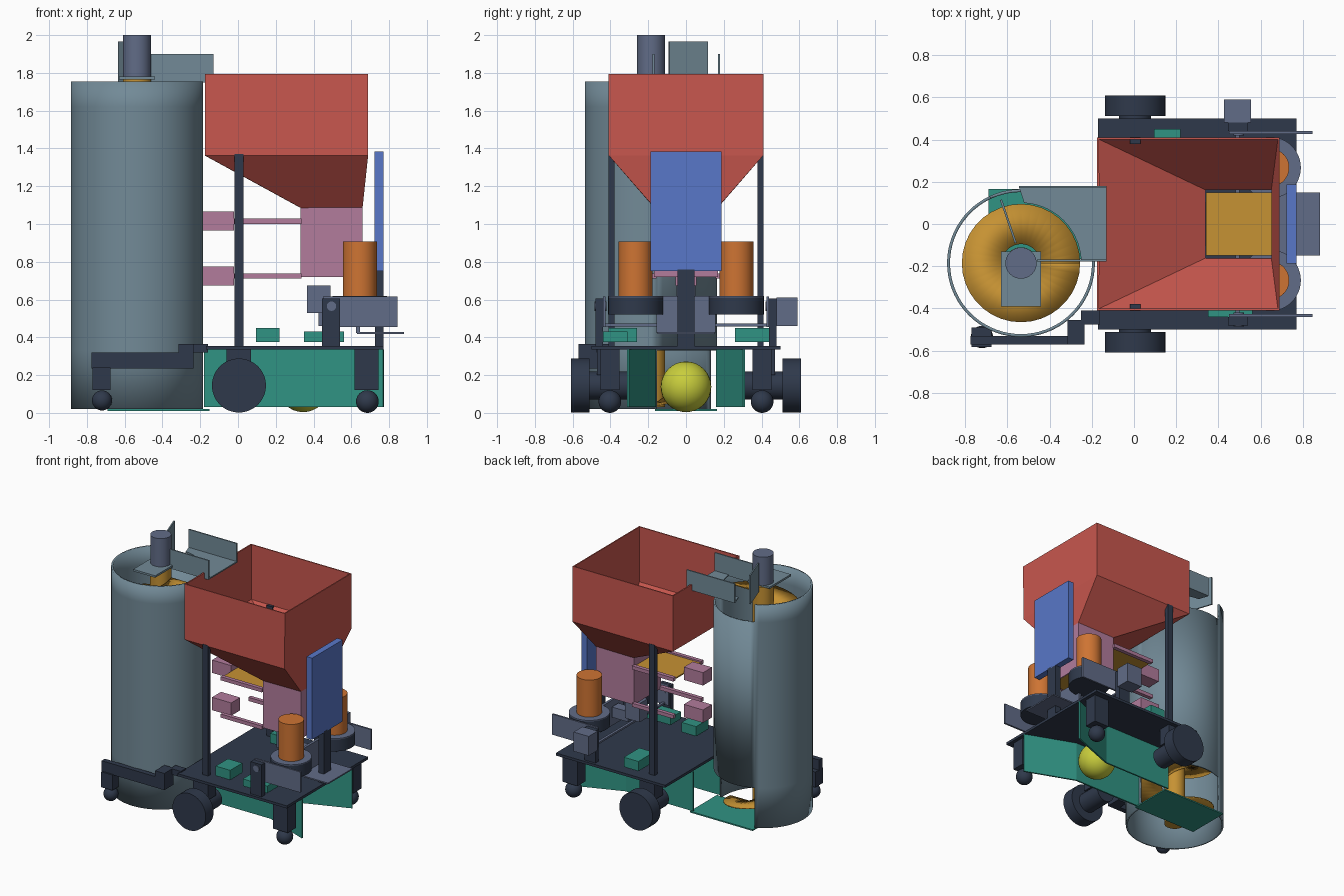
import bpy, bmesh, math
from mathutils import Vector

if "Cube" in bpy.data.objects:
    bpy.data.objects.remove(bpy.data.objects["Cube"])

# ---------- colours ----------
def mat(name, hexcode):
    m = bpy.data.materials.new(name)
    rgb = [int(hexcode[i:i + 2], 16) / 255 for i in (0, 2, 4)]
    m.diffuse_color = [c / 12.92 if c < .04 else ((c + .055) / 1.055) ** 2.4 for c in rgb] + [1]
    m.use_nodes = True
    m.node_tree.nodes["Principled BSDF"].inputs["Base Color"].default_value = m.diffuse_color
    return m

GREY, NAVY = mat("tube_grey", "728a97"), mat("dark_navy", "2f394b")
SLATE, RED = mat("slate", "616c87"), mat("hopper_red", "c8574e")
GREEN, BLUE = mat("teal_green", "309383"), mat("panel_blue", "5877c8")
ORANGE, GOLD = mat("motor_orange", "ce7433"), mat("auger_gold", "c69233")
PINK, YELLOW = mat("gate_pink", "b27c9c"), mat("ball_yellow", "c8cd3c")

# ---------- helpers ----------
def finish(name, bm, m, smooth=False, thick=0):
    bmesh.ops.recalc_face_normals(bm, faces=bm.faces)
    me = bpy.data.meshes.new(name)
    bm.to_mesh(me)
    bm.free()
    me.materials.append(m)
    ob = bpy.data.objects.new(name, me)
    bpy.context.collection.objects.link(ob)
    if thick:
        s = ob.modifiers.new("thickness", 'SOLIDIFY')
        s.thickness, s.offset = thick, 0
    if smooth:
        bpy.ops.object.select_all(action='DESELECT')
        bpy.context.view_layer.objects.active = ob
        ob.select_set(True)
        bpy.ops.object.shade_smooth_by_angle(angle=math.radians(35))
    return ob

def box(name, m, x0, x1, y0, y1, z0, z1):
    bm = bmesh.new()
    bmesh.ops.create_cube(bm, size=1)
    for v in bm.verts:
        v.co = ((x0 + x1) / 2 + v.co.x * (x1 - x0), (y0 + y1) / 2 + v.co.y * (y1 - y0),
                (z0 + z1) / 2 + v.co.z * (z1 - z0))
    return finish(name, bm, m)

def cyl(name, m, a, b, r, seg=40):
    a, b = Vector(a), Vector(b)
    bm = bmesh.new()
    bmesh.ops.create_cone(bm, cap_ends=True, segments=seg, radius1=r, radius2=r, depth=(b - a).length)
    rot = (b - a).to_track_quat('Z', 'Y')
    for v in bm.verts:
        v.co = rot @ v.co + (a + b) / 2
    return finish(name, bm, m, True)

def ball(name, m, c, r):
    bm = bmesh.new()
    bmesh.ops.create_uvsphere(bm, u_segments=28, v_segments=16, radius=r)
    bmesh.ops.translate(bm, vec=c, verts=bm.verts)
    return finish(name, bm, m, True)

def loft(name, m, rings, thick, closed=True, skip=lambda i, j: False, smooth=False):
    bm = bmesh.new()
    vs = [[bm.verts.new(p) for p in ring] for ring in rings]
    n = len(rings[0])
    for i in range(len(vs) - 1):
        for j in range(n if closed else n - 1):
            if not skip(i, j):
                k = (j + 1) % n
                bm.faces.new((vs[i][j], vs[i][k], vs[i + 1][k], vs[i + 1][j]))
    loose = [v for v in bm.verts if not v.link_faces]
    bmesh.ops.delete(bm, geom=loose, context='VERTS')
    return finish(name, bm, m, smooth, thick)

def wall(name, m, path, z0, z1, thick=.01):
    return loft(name, m, [[(x, y, z) for x, y in path] for z in (z0, z1)], thick, closed=False)

# ---------- lift tube, with an inlet at the bottom and an outlet at the top ----------
CX, CY = -.535, -.185
def on_circle(r, deg, z):
    t = math.radians(deg)
    return (CX + r * math.cos(t), CY + r * math.sin(t), z)

loft("lift_tube", GREY, [[on_circle(.343, a, z) for a in range(0, 360, 5)] for z in (.02, .33, 1.62, 1.755)],
     .014, skip=lambda i, j: i in (0, 2) and 1 <= j < 23, smooth=True)

# auger flight and shaft
turns, steps = 5, 36
bm = bmesh.new()
prev = None
for i in range(turns * steps + 1):
    a, z = i * 360 / steps, .035 + i * .33 / steps
    cur = [bm.verts.new(on_circle(r, a, z)) for r in (.09, .28)]
    if prev:
        bm.faces.new((prev[0], prev[1], cur[1], cur[0]))
    prev = cur
finish("auger_flight", bm, GOLD, True, .008)
cyl("auger_shaft", GOLD, (CX, CY, .03), (CX, CY, 1.765), .075)
box("auger_motor_plate", GREY, -.63, -.44, -.39, -.13, 1.765, 1.78)
cyl("auger_motor", SLATE, (CX, CY, 1.78), (CX, CY, 2.0), .074)

# outlet tray, its side walls and deflector
bm = bmesh.new()
pts = [on_circle(.285, a, 1.755) for a in range(3, 93, 6)]
pts += [(-.545, .175, 1.755), (-.13, .175, 1.755), (-.13, -.17, 1.755)]
bm.faces.new([bm.verts.new(p) for p in pts])
finish("outlet_tray", bm, GREY, False, .01)
wall("outlet_back_wall", GREY, [(-.545, .175), (-.13, .175)], 1.75, 1.9)
wall("outlet_front_wall", GREY, [(-.46, -.172), (-.13, -.172)], 1.75, 1.9)
wall("outlet_deflector", GREY, [(-.63, .115), (-.56, -.09)], 1.74, 1.965)

# ---------- hopper, notched where the tray enters ----------
def hopper_ring(x0, x1, y, z):
    n = y * .43
    return [(x0, n, z), (x0, -n, z), (x0, -y, z), (x1, -y, z), (x1, y, z), (x0, y, z)]

loft("hopper", RED, [hopper_ring(.335, .655, .165, 1.09), hopper_ring(-.17, .685, .405, 1.365),
                     hopper_ring(-.17, .685, .405, 1.75), hopper_ring(-.17, .685, .405, 1.795)],
     .012, skip=lambda i, j: i == 2 and j == 0)

# chute below the hopper with two sliding gates
loft("chute", PINK, [[(x, y, z) for x, y in ((.335, -.165), (.655, -.165), (.655, .165), (.335, .165))]
                     for z in (.72, 1.09)], .01)
for name, z, x0, x1 in (("upper", 1.015, -.02, .33), ("lower", .725, .34, .65)):
    box(name + "_gate", GOLD, x0, x1, -.15, .15, z - .005, z + .005)
    box(name + "_gate_servo", PINK, -.185, -.02, -.055, .055, z - .05, z + .05)
    for s in (-1, 1):
        box(name + "_gate_rail", PINK, -.02, .335, s * .17 - .015, s * .17 + .015, z - .014, z + .014)

# ---------- chassis ----------
box("base_plate", NAVY, -.17, .77, -.5, .5, .335, .355)
box("intake_floor", GREEN, -.69, -.15, -.165, .165, .01, .02)
ball("collected_ball", YELLOW, (.345, 0, .138), .134)
box("panel_post", NAVY, .725, .77, -.045, .045, .355, .76)
box("rear_panel", BLUE, .722, .77, -.188, .188, .75, 1.385)

for s in (-1, 1):
    # funnel guides
    wall("intake_guide", GREEN, [(-.18, s * .165), (.4, s * .165), (.77, s * .307)], .03, .335, .012)
    # hopper pillars
    box("hopper_pillar", NAVY, -.018, .03, s * .395 - .016, s * .395 + .016, .355, 1.37)
    # drive wheels and motors
    cyl("drive_wheel", NAVY, (.005, s * .512, .145), (.005, s * .608, .145), .143, 48)
    cyl("drive_motor", NAVY, (.005, s * .31, .145), (.005, s * .515, .145), .075)
    box("drive_motor_mount", NAVY, -.06, .07, s * .42 - .05, s * .42 + .05, .2, .34)
    # caster legs
    box("caster_leg", NAVY, .617, .745, s * .403 - .05, s * .403 + .05, .12, .336)
    ball("caster_ball", NAVY, (.685, s * .403, .06), .06)
    # flywheels with motors
    cyl("flywheel", NAVY, (.645, s * .267, .52), (.645, s * .267, .612), .145, 48)
    cyl("flywheel_cap", SLATE, (.645, s * .267, .612), (.645, s * .267, .62), .145, 48)
    cyl("flywheel_motor", ORANGE, (.645, s * .267, .62), (.645, s * .267, .908), .09)
    # side arms on pivots
    box("arm_post", NAVY, .445, .54, s * .46 - .02, s * .46 + .02, .355, .605)
    cyl("arm_pivot", SLATE, (.495, s * .42, .565), (.495, s * .485, .565), .025, 20)
    box("side_arm", SLATE, .45, .845, s * .433 - .007, s * .433 + .007, .455, .615)
box("arm_servo", SLATE, .425, .555, .48, .59, .46, .61)
box("arm_cross_shaft", SLATE, .48, .5, -.435, .435, .458, .472)

# ---------- front scoop and its servo ----------
box("scoop_servo", SLATE, .365, .49, -.05, .05, .53, .675)
box("scoop_link", SLATE, .47, .61, -.04, .04, .5, .58)
box("scoop_floor", SLATE, .63, .88, -.15, .15, .418, .428)
loft("scoop_back", SLATE, [[(.635, -w, z), (.635, w, z)]
                           for w, z in ((.155, .423), (.155, .56), (.125, .62))], .02, closed=False)

# ---------- control boxes on the base ----------
box("control_box", GREEN, .095, .22, .26, .45, .375, .45)
box("control_box", GREEN, .095, .22, -.41, -.26, .375, .45)
box("control_box", GREEN, .35, .56, -.44, -.31, .375, .43)

# ---------- outrigger under the tube ----------
box("outrigger_arm", NAVY, -.775, -.235, -.57, -.53, .235, .32)
box("outrigger_riser", NAVY, -.315, -.235, -.57, -.455, .235, .365)
box("outrigger_bracket", NAVY, -.25, -.16, -.475, -.41, .32, .365)
box("outrigger_leg", NAVY, -.77, -.675, -.582, -.49, .12, .24)
ball("outrigger_ball", NAVY, (-.72, -.535, .066), .053)
